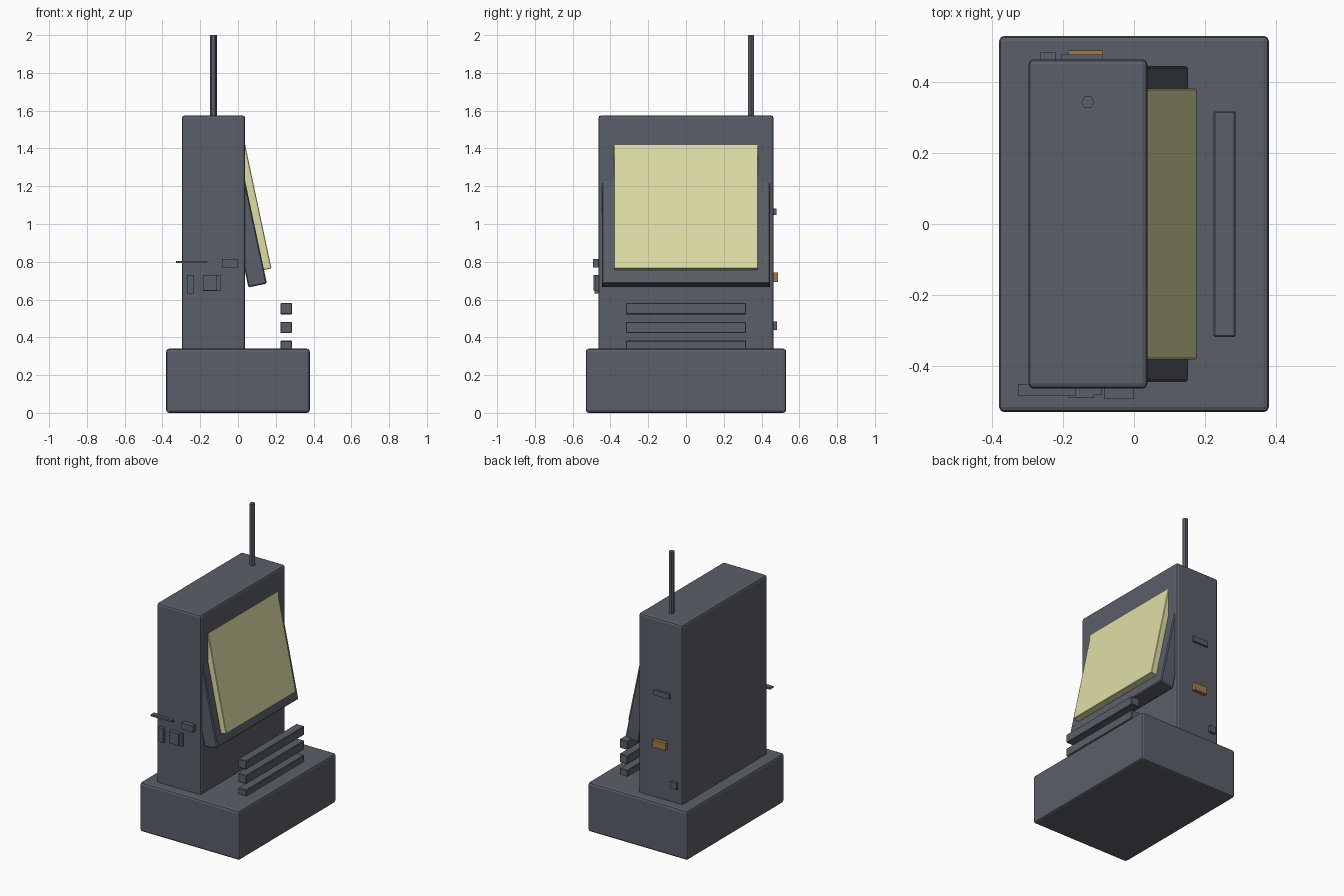
import bpy
import math
from mathutils import Vector

if "Cube" in bpy.data.objects:
    bpy.data.objects.remove(bpy.data.objects["Cube"], do_unlink=True)


def material(name, rgb):
    mat = bpy.data.materials.new(name)
    mat.use_nodes = True
    color = (*rgb, 1)
    mat.diffuse_color = color
    mat.node_tree.nodes["Principled BSDF"].inputs["Base Color"].default_value = color
    return mat


casing = material("slate_grey", (0.102, 0.114, 0.138))
glass = material("pale_yellow", (0.74, 0.725, 0.38))
copper = material("copper_brown", (0.38, 0.19, 0.075))


def finish(obj, name, mat, bevel=0, segments=2):
    obj.name = name
    obj.data.materials.append(mat)
    if bevel:
        mod = obj.modifiers.new("rounded_edges", "BEVEL")
        mod.width = bevel
        mod.segments = segments
    return obj


def box(name, x, y, z, mat=casing, bevel=0, segments=2):
    """Box from (low, high) ranges on each axis."""
    ranges = (x, y, z)
    bpy.ops.mesh.primitive_cube_add(size=1, location=[sum(r) / 2 for r in ranges])
    obj = bpy.context.object
    obj.scale = [r[1] - r[0] for r in ranges]
    bpy.ops.object.transform_apply(location=False, rotation=False, scale=True)
    return finish(obj, name, mat, bevel, segments)


def tilted_panel(name, corner_x, corner_z, half_width, depth, height, mat, bevel):
    """Leaning slab placed by its lower outer edge."""
    tilt = math.radians(12)
    outward = Vector((math.cos(tilt), 0, math.sin(tilt)))
    upward = Vector((-math.sin(tilt), 0, math.cos(tilt)))
    obj = box(name, (-depth / 2, depth / 2), (-half_width, half_width),
              (-height / 2, height / 2), mat, bevel, 1)
    obj.location = (Vector((corner_x, 0, corner_z))
                    - outward * depth / 2 + upward * height / 2)
    obj.rotation_euler.y = -tilt
    return obj


# Base and upright casing
box("base", (-0.38, 0.38), (-0.53, 0.53), (0, 0.34), bevel=0.015)
box("casing", (-0.297, 0.038), (-0.464, 0.464), (0.3, 1.575), bevel=0.015)

# Leaning screen and its surround
tilted_panel("screen_surround", 0.153, 0.685, 0.445, 0.1, 0.75, casing, 0.006)
tilted_panel("screen", 0.177, 0.765, 0.381, 0.06, 0.72, glass, 0.003)

# Three raised bars in front of the screen
for i in range(3):
    low = 0.322 + 0.1 * i
    box(f"bar_{i + 1}", (0.224, 0.286), (-0.318, 0.318), (low, low + 0.06),
        bevel=0.004, segments=1)

# Fittings on the front side
front = -0.45
box("lever", (-0.327, -0.165), (-0.485, front), (0.793, 0.805))
box("latch", (-0.085, 0), (-0.493, front), (0.77, 0.815))
box("side_strip", (-0.269, -0.232), (-0.485, front), (0.633, 0.73))
box("socket_plate", (-0.185, -0.09), (-0.481, front), (0.644, 0.73))
box("socket", (-0.185, -0.112), (-0.49, front), (0.648, 0.73))

# Fittings on the back side
back = 0.45
box("upper_slot", (-0.205, -0.087), (back, 0.478), (1.047, 1.083))
box("copper_button", (-0.185, -0.087), (back, 0.488), (0.692, 0.742), copper)
box("lower_knob", (-0.265, -0.22), (back, 0.483), (0.44, 0.485))

# Six-sided aerial
bpy.ops.mesh.primitive_cylinder_add(vertices=6, radius=0.0185, depth=0.46,
                                    location=(-0.13, 0.343, 1.77),
                                    rotation=(0, 0, math.pi / 6))
finish(bpy.context.object, "aerial", casing)
